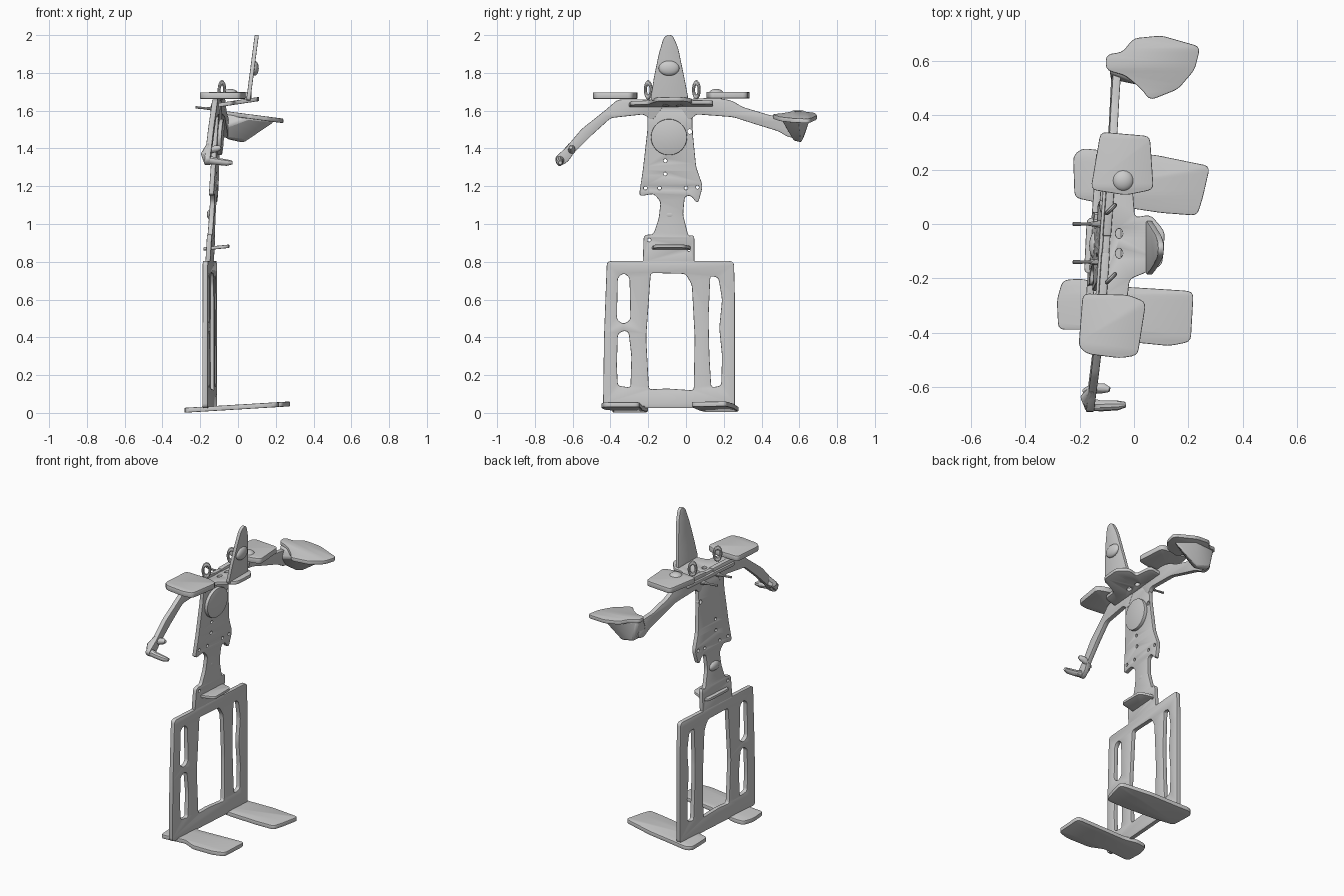
import bpy, bmesh, math
from mathutils import Vector


def rounded(pts, r):
    # replace every corner by a short quadratic arc
    out, n = [], len(pts)
    for i in range(n):
        a, p, b = (Vector(pts[j % n]) for j in (i - 1, i, i + 1))
        s = p + (a - p).normalized() * min(r, (a - p).length * 0.45)
        e = p + (b - p).normalized() * min(r, (b - p).length * 0.45)
        for t in (0, 0.33, 0.67, 1):
            out.append(s * (1 - t) ** 2 + p * 2 * t * (1 - t) + e * t * t)
    return out


def circle(u, v, r, rv=None, n=14):
    rv = rv or r
    return [(u + r * math.cos(math.tau * i / n), v + rv * math.sin(math.tau * i / n)) for i in range(n)]


def rect(u0, v0, u1, v1):
    return [(u0, v0), (u1, v0), (u1, v1), (u0, v1)]


def add_mesh(name, me):
    ob = bpy.data.objects.new(name, me)
    bpy.context.collection.objects.link(ob)
    return ob


def plate(name, loops, place, thick, r=0.02):
    # flat cut-out with holes and softened rims, then laid in space by place()
    cu = bpy.data.curves.new(name + "_outline", 'CURVE')
    cu.dimensions, cu.fill_mode = '2D', 'BOTH'
    cu.bevel_depth, cu.bevel_resolution = 0.004, 1
    cu.extrude = thick / 2 - 0.004
    for loop in loops:
        pts = rounded(loop, r)
        sp = cu.splines.new('POLY')
        sp.points.add(len(pts) - 1)
        for q, p in zip(sp.points, pts):
            q.co = (p[0], p[1], 0, 1)
        sp.use_cyclic_u = True
    tmp = bpy.data.objects.new("tmp", cu)
    bpy.context.collection.objects.link(tmp)
    dg = bpy.context.evaluated_depsgraph_get()
    me = bpy.data.meshes.new_from_object(tmp.evaluated_get(dg))
    bpy.data.objects.remove(tmp)
    bm = bmesh.new()
    bm.from_mesh(me)
    bmesh.ops.remove_doubles(bm, verts=bm.verts, dist=0.0003)
    for v in bm.verts:
        v.co = place(*v.co)
    bmesh.ops.recalc_face_normals(bm, faces=bm.faces)
    bm.to_mesh(me)
    bm.free()
    return add_mesh(name, me)


def tube(name, pts):
    # tapered tube through (x, y, z, radius) points
    bm = bmesh.new()
    rings = []
    ps = [Vector(p[:3]) for p in pts]
    for i, p in enumerate(ps):
        d = ps[min(i + 1, len(ps) - 1)] - ps[max(i - 1, 0)]
        q = d.to_track_quat('Z', 'Y')
        rings.append([bm.verts.new(p + q @ Vector((pts[i][3] * math.cos(math.tau * k / 10),
                                                   pts[i][3] * math.sin(math.tau * k / 10), 0))) for k in range(10)])
    for a, b in zip(rings, rings[1:]):
        for k in range(10):
            bm.faces.new((a[k], a[(k + 1) % 10], b[(k + 1) % 10], b[k]))
    bm.faces.new(rings[0])
    bm.faces.new(rings[-1])
    bmesh.ops.recalc_face_normals(bm, faces=bm.faces)
    me = bpy.data.meshes.new(name)
    bm.to_mesh(me)
    bm.free()
    return add_mesh(name, me)


def blob(name, loc, size):
    bpy.ops.mesh.primitive_uv_sphere_add(segments=20, ring_count=10, location=loc)
    bpy.context.object.name = name
    bpy.context.object.scale = size


def upright(y, z, w):      # slightly skewed, backward standing plane
    return (-0.15 + 0.055 * max(0, z - 0.8) + 0.07 * (y + 0.09) + w, y, z)


def flat(z0, slope=0.0):   # lying plane, rising along x
    return lambda x, y, w: (x, y, z0 + slope * x + w)


# leg frame with a wide doorway and slots
plate("leg_frame", [
    [(-0.435, 0.03), (0.255, 0.03), (0.255, 0.6), (0.25, 0.8), (-0.415, 0.8), (-0.43, 0.4)],
    [(-0.2, 0.12), (-0.1, 0.125), (0.045, 0.115), (0.05, 0.4), (0.035, 0.68), (0.0, 0.74), (-0.19, 0.745), (-0.215, 0.4)],
    [(-0.37, 0.49), (-0.33, 0.465), (-0.29, 0.49), (-0.295, 0.72), (-0.33, 0.745), (-0.365, 0.72)],
    [(-0.365, 0.14), (-0.29, 0.13), (-0.285, 0.3), (-0.3, 0.43), (-0.33, 0.44), (-0.365, 0.42), (-0.37, 0.25)],
    [(0.13, 0.13), (0.19, 0.14), (0.195, 0.3), (0.18, 0.45), (0.195, 0.6), (0.175, 0.72), (0.125, 0.73), (0.115, 0.5), (0.12, 0.3)],
], upright, 0.028)

# torso with rivet holes, waist and hips
holes = [(-0.215, 1.19), (-0.14, 1.19), (0.0, 1.19), (0.06, 1.195), (-0.11, 1.265), (-0.11, 1.335),
         (0.02, 1.49), (-0.19, 1.61), (0.01, 1.61), (-0.195, 0.915), (0.015, 0.865)]
plate("torso", [[
    (-0.2, 1.65), (-0.2, 1.5), (-0.225, 1.28), (-0.245, 1.15), (-0.17, 1.165), (-0.13, 1.12), (-0.14, 1.03),
    (-0.17, 0.94), (-0.22, 0.94), (-0.225, 0.78), (0.04, 0.78), (0.04, 0.94), (0.01, 0.93), (-0.02, 1.05),
    (-0.01, 1.15), (0.03, 1.155), (0.06, 1.11), (0.085, 1.2), (0.05, 1.3), (0.03, 1.5), (0.03, 1.65)]]
    + [circle(y, z, 0.013) for y, z in holes], upright, 0.026)
plate("chest_disc", [circle(-0.09, 1.46, 0.092, n=28)], lambda y, z, w: upright(y, z, w + 0.018), 0.03)
blob("waist_boss", (-0.143, -0.08, 1.05), (0.022, 0.05, 0.03))
plate("waist_ledge", [[(-0.18, -0.18), (-0.05, -0.165), (-0.05, -0.01), (-0.12, 0.02), (-0.17, 0.02)]],
      flat(0.887, 0.1), 0.018)

# arms: thin cut-outs in the torso plane
plate("left_arm", [[
    (-0.1, 1.655), (-0.36, 1.655), (-0.43, 1.595), (-0.55, 1.5), (-0.63, 1.405), (-0.695, 1.345), (-0.665, 1.31),
    (-0.625, 1.335), (-0.6, 1.375), (-0.5, 1.475), (-0.4, 1.565), (-0.22, 1.585), (-0.18, 1.55)]], upright, 0.03)
plate("right_arm", [[
    (-0.05, 1.655), (0.16, 1.665), (0.24, 1.65), (0.3, 1.615), (0.45, 1.57), (0.57, 1.56), (0.6, 1.47), (0.55, 1.46),
    (0.49, 1.495), (0.36, 1.535), (0.25, 1.57), (0.05, 1.585), (0.02, 1.55)]], upright, 0.03)

# hooked hand
tube("hook_finger", [(-0.155, -0.61, 1.42, 0.012), (-0.175, -0.64, 1.37, 0.022), (-0.165, -0.665, 1.34, 0.025),
                     (-0.12, -0.67, 1.333, 0.02), (-0.06, -0.668, 1.325, 0.018), (-0.03, -0.665, 1.325, 0.01)])
tube("hook_thumb", [(-0.18, -0.62, 1.37, 0.015), (-0.15, -0.605, 1.39, 0.02), (-0.11, -0.605, 1.4, 0.018),
                    (-0.09, -0.61, 1.405, 0.009)])

# scoop hand: leaf blade over a hanging wedge
plate("scoop_blade", [[
    (-0.1, 0.57), (-0.1, 0.62), (-0.04, 0.63), (0.0, 0.68), (0.1, 0.69), (0.24, 0.65), (0.22, 0.57), (0.16, 0.5),
    (0.06, 0.46), (0.03, 0.5), (-0.03, 0.55)]], flat(1.577, -0.13), 0.024)
bm = bmesh.new()
for p in [(-0.09, 0.56, 1.585), (-0.09, 0.62, 1.58), (0.06, 0.5, 1.565), (0.08, 0.66, 1.565), (0.2, 0.6, 1.545),
          (-0.085, 0.53, 1.51), (-0.07, 0.57, 1.455), (-0.06, 0.62, 1.45), (0.02, 0.57, 1.44), (0.03, 0.61, 1.43),
          (0.06, 0.58, 1.48)]:
    bm.verts.new(p)
bmesh.ops.convex_hull(bm, input=bm.verts)
me = bpy.data.meshes.new("scoop_body")
bm.to_mesh(me)
bm.free()
mod = add_mesh("scoop_body", me).modifiers.new("soften", 'BEVEL')
mod.width, mod.segments = 0.012, 2

# collar deck, shoulder pads
plate("collar", [[
    (-0.14, -0.3), (-0.03, -0.29), (-0.02, -0.2), (0.03, -0.18), (0.1, -0.15), (0.11, -0.03), (0.06, 0.03),
    (0.0, 0.02), (-0.01, 0.14), (-0.11, 0.14)]] + [circle(-0.055, y, 0.017, 0.022) for y in (-0.035, -0.108)],
    flat(1.645, 0.15), 0.022)
plate("left_shoulder_pad", [[
    (-0.185, -0.26), (-0.02, -0.265), (0.04, -0.29), (0.01, -0.48), (-0.05, -0.49), (-0.17, -0.475), (-0.2, -0.45)]],
    flat(1.68), 0.034)
plate("right_shoulder_pad", [[
    (-0.12, 0.335), (0.055, 0.32), (0.068, 0.13), (-0.03, 0.11), (-0.155, 0.13)]], flat(1.682), 0.034)
blob("shoulder_boss", (-0.04, 0.16, 1.69), (0.04, 0.04, 0.025))

# pointed head plate and its brow
plate("head", [[(-0.185, 1.655), (0.01, 1.655), (-0.01, 1.76), (-0.045, 1.93), (-0.07, 1.99), (-0.09, 2.0),
                (-0.115, 1.985), (-0.14, 1.9), (-0.165, 1.78)]],
      lambda y, z, w: (0.055 + 0.13 * (z - 1.66) + w, y, z), 0.022)
blob("brow", (0.088, -0.09, 1.825), (0.022, 0.055, 0.04))

# ear loops and back spikes
for side, y in (("left", -0.2), ("right", 0.055)):
    bpy.ops.mesh.primitive_torus_add(major_radius=0.021, minor_radius=0.008, major_segments=20, minor_segments=8,
                                     location=(-0.085, y, 1.71), rotation=(math.pi / 2, 0, math.pi / 4))
    bpy.context.object.name = side + "_ear_loop"
    bpy.context.object.scale = (1, 1.8, 1)
for side, y in (("left", -0.14), ("right", 0.0)):
    tube(side + "_back_spike", [(-0.225, y, 1.618, 0.007), (-0.17, y, 1.612, 0.006), (-0.1, y, 1.61, 0.018)])

# feet
plate("left_foot", [[(-0.275, -0.385), (-0.28, -0.28), (-0.26, -0.21), (-0.19, -0.205), (-0.12, -0.23), (0.2, -0.25),
                     (0.215, -0.26), (0.205, -0.43), (0.13, -0.445), (-0.02, -0.43), (-0.1, -0.385)]],
      flat(0.031, 0.06), 0.026)
plate("right_foot", [[(-0.215, 0.1), (-0.22, 0.25), (-0.19, 0.275), (-0.1, 0.265), (0.08, 0.25), (0.275, 0.21),
                      (0.25, 0.1), (0.23, 0.035), (0.1, 0.045), (-0.1, 0.075)]],
      flat(0.031, 0.06), 0.026)

bpy.ops.object.select_all(action='SELECT')
bpy.context.view_layer.objects.active = bpy.data.objects["torso"]
bpy.ops.object.shade_smooth_by_angle(angle=math.radians(35))
